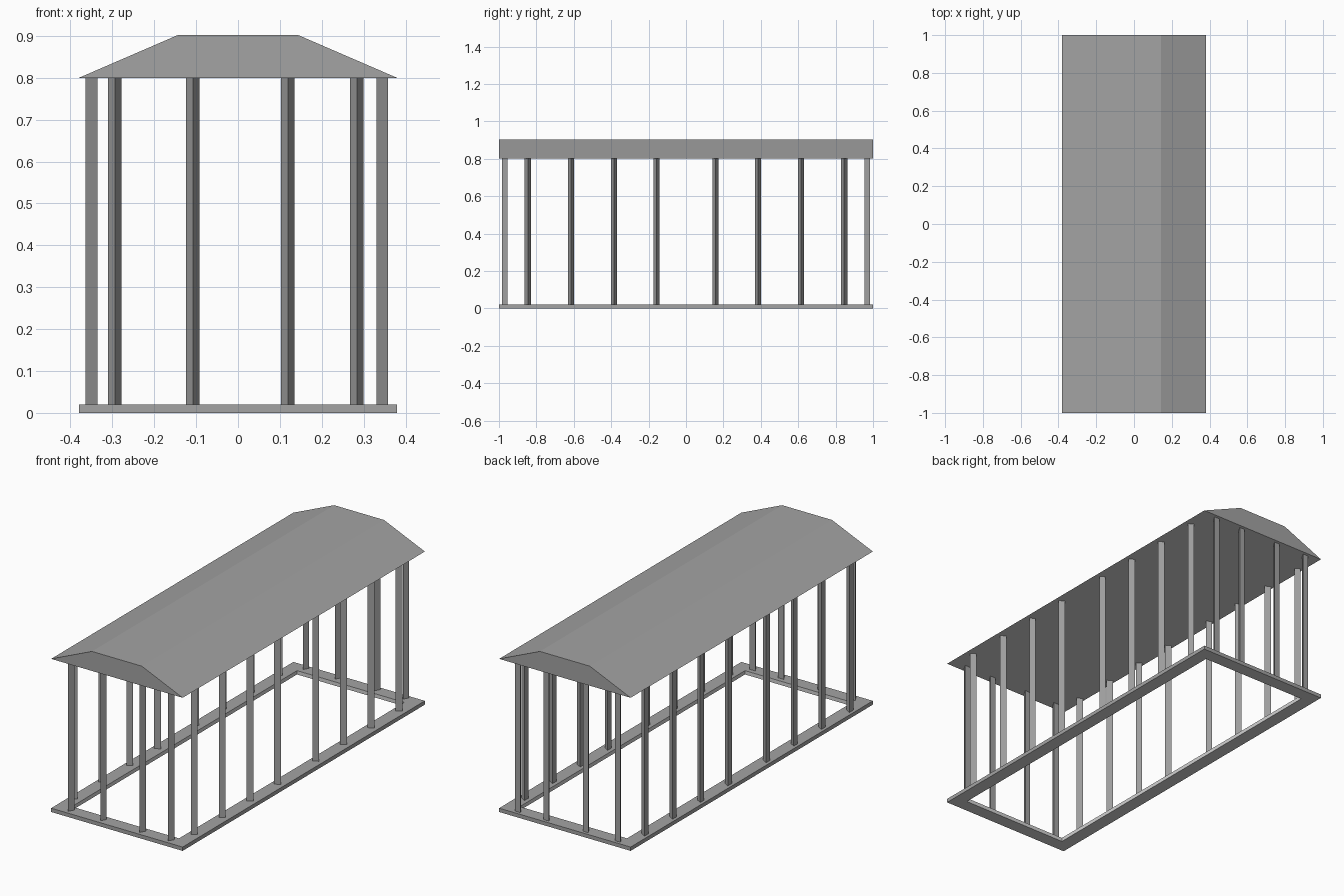
import bpy, bmesh, math

if "Cube" in bpy.data.objects:
    bpy.data.objects.remove(bpy.data.objects["Cube"])

W, L = 0.38, 1.0               # half width, half length
BASE_TOP, EAVE, RIDGE = 0.02, 0.80, 0.902


def material(name, value):
    mat = bpy.data.materials.new(name)
    mat.diffuse_color = (value, value, value, 1)
    mat.use_nodes = True
    mat.node_tree.nodes["Principled BSDF"].inputs["Base Color"].default_value = mat.diffuse_color
    return mat


stone = material("grey stone", 0.37)
pale = material("pale grey underside", 0.65)


def add_object(name, bm, is_pale=None):
    bmesh.ops.recalc_face_normals(bm, faces=bm.faces[:])
    bm.normal_update()
    if is_pale:
        for f in bm.faces:
            f.material_index = int(is_pale(f))
    mesh = bpy.data.meshes.new(name)
    bm.to_mesh(mesh)
    bm.free()
    mesh.materials.append(stone)
    if is_pale:
        mesh.materials.append(pale)
    obj = bpy.data.objects.new(name, mesh)
    bpy.context.collection.objects.link(obj)
    return obj


def extrude_face(bm, face, vec):
    new = bmesh.ops.extrude_face_region(bm, geom=[face], use_keep_orig=True)
    verts = [g for g in new["geom"] if isinstance(g, bmesh.types.BMVert)]
    bmesh.ops.translate(bm, verts=verts, vec=vec)


def faces_down(f):
    return f.normal.z < -0.5


def down_or_inward(f):
    c = f.calc_center_median()
    return faces_down(f) or f.normal.x * c.x + f.normal.y * c.y < -0.1


# Roof: sloped profile with a flat crown, extruded along y; pale ceiling
bm = bmesh.new()
profile = [(-W, EAVE), (W, EAVE), (0.144, RIDGE), (-0.144, RIDGE)]
face = bm.faces.new([bm.verts.new((x, -L, z)) for x, z in profile])
extrude_face(bm, face, (0, 2 * L, 0))
add_object("roof", bm, faces_down)

# Base: open rectangular frame, pale below and on the inner walls
bm = bmesh.new()
rim = 0.07
corners = [(-1, -1), (1, -1), (1, 1), (-1, 1)]
rings = [[bm.verts.new((sx * (W - d), sy * (L - d), z)) for sx, sy in corners]
         for d, z in ((0, 0), (0, BASE_TOP), (rim, BASE_TOP), (rim, 0))]
for k in range(4):
    a, b = rings[k], rings[(k + 1) % 4]
    for i in range(4):
        j = (i + 1) % 4
        bm.faces.new((a[i], a[j], b[j], b[i]))
add_object("base_frame", bm, down_or_inward)


# Columns: three-sided prisms, one edge pointing along the given angle
def column(name, x, y, angle, r=0.0187):
    bm = bmesh.new()
    pts = [angle + i * math.tau / 3 for i in range(3)]
    face = bm.faces.new([bm.verts.new((x + r * math.cos(t), y + r * math.sin(t), BASE_TOP))
                         for t in pts])
    extrude_face(bm, face, (0, 0, EAVE - BASE_TOP))
    add_object(name, bm)


for side, x in (("left", -0.3545), ("right", 0.34)):
    for y in (0.158, 0.386, 0.614, 0.846):
        for s in (-1, 1):
            column(side + "_column", x, s * y, 0)

for end, y in (("front", -0.964), ("back", 0.974)):
    for x in (-0.294, -0.108, 0.119, 0.284):
        column(end + "_column", x, y, -math.pi / 2)
